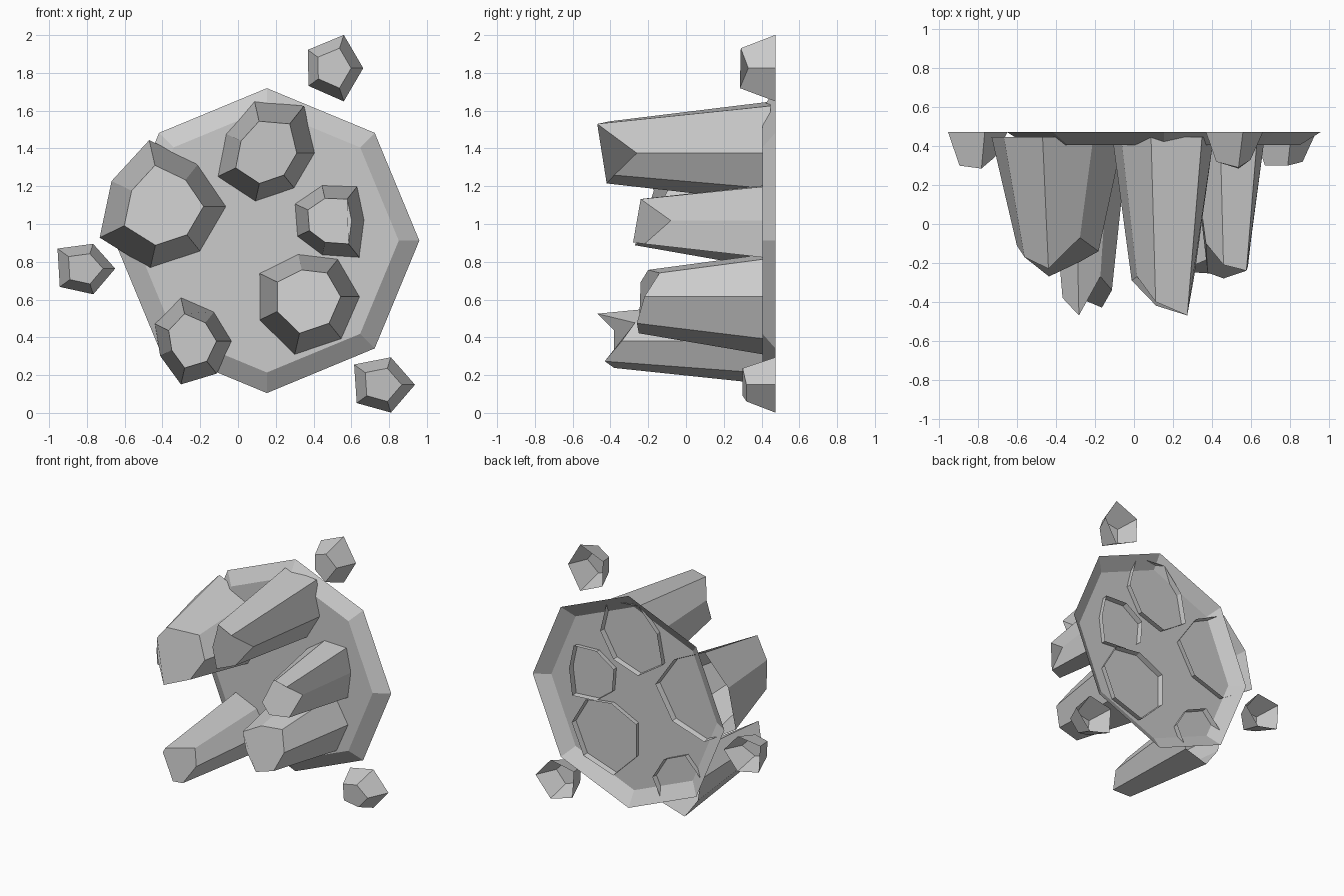
import bpy, bmesh
from math import cos, sin, tau

if "Cube" in bpy.data.objects:
    bpy.data.objects.remove(bpy.data.objects["Cube"])


def shard(name, cx, cz, radii, tips, back, taper):
    """Open-backed tapered prism pointing to -y, one radius and tip depth per corner."""
    bm = bmesh.new()
    n = len(radii)
    base, tip = [], []
    for i, (r, y) in enumerate(zip(radii, tips)):
        a = tau * i / n
        base.append(bm.verts.new((cx + r * cos(a), back, cz + r * sin(a))))
        tip.append(bm.verts.new((cx + taper * r * cos(a), y, cz + taper * r * sin(a))))
    for i in range(n):
        j = (i + 1) % n
        bm.faces.new((base[i], base[j], tip[j], tip[i]))
    bm.faces.new(tip)
    bmesh.ops.recalc_face_normals(bm, faces=bm.faces)
    # make the front cap face -y
    bm.normal_update()
    bm.faces.ensure_lookup_table()
    if bm.faces[-1].normal.y > 0:
        bmesh.ops.reverse_faces(bm, faces=bm.faces)
    me = bpy.data.meshes.new(name)
    bm.to_mesh(me)
    bm.free()
    ob = bpy.data.objects.new(name, me)
    bpy.context.collection.objects.link(ob)
    return ob


# Octagonal backing plate with a bevelled rim
shard("base_plate", 0.153, 0.912, [0.807] * 8, [0.405] * 8, 0.473, 0.865)

# Large seven-sided crystals
crystals = {
    "crystal_top": (0.15, 1.375, (.26, .32, .28, .24, .29, .265, .24),
                    (-.26, -.47, -.40, -.27, -.29, -.42, -.38)),
    "crystal_upper_left": (-0.39, 1.093, (.335, .29, .36, .31, .38, .34, .31),
                           (-.14, -.07, -.23, -.17, -.11, -.27, -.19)),
    "crystal_right": (0.487, 1.018, (.185, .235, .195, .21, .195, .19, .255),
                      (-.08, -.24, -.21, -.10, -.25, -.28, -.22)),
    "crystal_lower_right": (0.37, 0.615, (.28, .26, .235, .29, .29, .32, .29),
                            (-.22, -.14, -.20, -.24, -.20, -.25, -.26)),
    "crystal_lower_left": (-0.25, 0.38, (.22, .20, .24, .21, .18, .235, .22),
                           (-.34, -.27, -.47, -.38, -.35, -.38, -.43)),
}
for name, (x, z, radii, tips) in crystals.items():
    shard(name, x, z, radii, tips, 0.447, 0.62)

# Small five-sided loose chips
chips = {
    "chip_top": (0.503, 1.825, (.16, .185, .165, .16, .185),
                 (.33, .29, .32, .32, .285)),
    "chip_left": (-0.81, 0.764, (.16, .138, .18, .165, .143),
                  (.345, .285, .30, .30, .29)),
    "chip_bottom": (0.762, 0.149, (.175, .153, .182, .165, .155),
                    (.32, .30, .30, .30, .32)),
}
for name, (x, z, radii, tips) in chips.items():
    shard(name, x, z, radii, tips, 0.473, 0.6)
